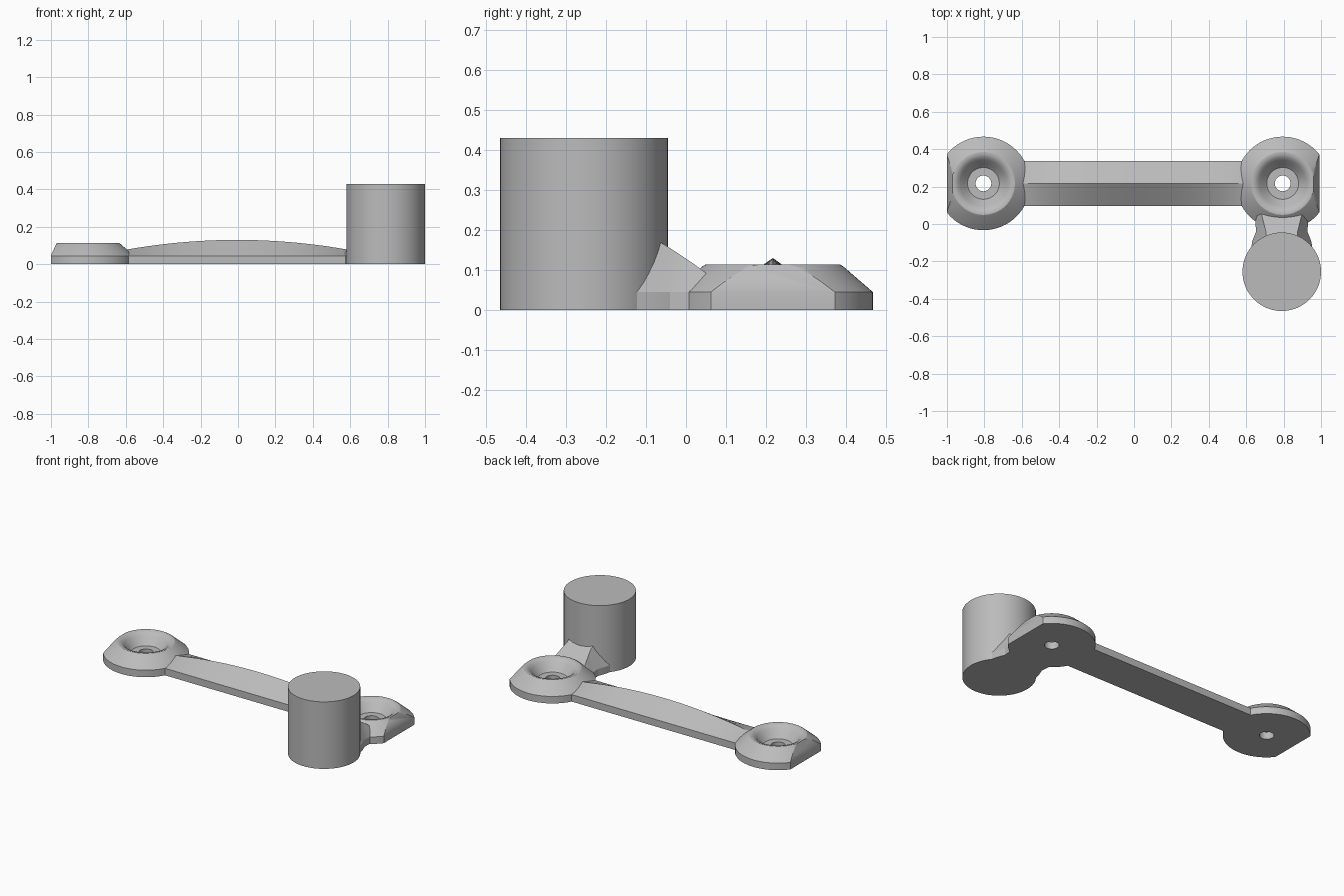
import bpy, bmesh, math
from mathutils import Vector

cube = bpy.data.objects.get("Cube")
if cube:
    bpy.data.objects.remove(cube, do_unlink=True)

GREY = (0.5, 0.5, 0.5, 1)
grey = bpy.data.materials.new("plain grey")
grey.use_nodes = True
grey.diffuse_color = GREY
grey.node_tree.nodes["Principled BSDF"].inputs["Base Color"].default_value = GREY

MID = -0.005      # middle of the handle in x
PAD_X = 0.8       # pad distance from the middle
PAD_Y = 0.217     # handle line in y
EDGE = 0.045      # height of the vertical edges


def finish(bm, name, angle=30):
    bmesh.ops.recalc_face_normals(bm, faces=bm.faces)
    mesh = bpy.data.meshes.new(name)
    bm.to_mesh(mesh)
    bm.free()
    obj = bpy.data.objects.new(name, mesh)
    bpy.context.collection.objects.link(obj)
    mesh.materials.append(grey)
    bpy.ops.object.select_all(action='DESELECT')
    obj.select_set(True)
    bpy.context.view_layer.objects.active = obj
    bpy.ops.object.shade_smooth_by_angle(angle=math.radians(angle))
    return obj


def bridge(bm, rings, closed=False):
    """Join rings of vertices with quads, looping round if closed."""
    pairs = list(zip(rings, rings[1:]))
    if closed:
        pairs.append((rings[-1], rings[0]))
    for a, b in pairs:
        for i in range(len(a)):
            j = (i + 1) % len(a)
            bm.faces.new((a[i], a[j], b[j], b[i]))


def loft(name, sections, angle):
    """Solid through matching cross-sections with capped ends."""
    bm = bmesh.new()
    rings = [[bm.verts.new(p) for p in s] for s in sections]
    bridge(bm, rings)
    bm.faces.new(rings[0])
    bm.faces.new(rings[-1])
    return finish(bm, name, angle)


def cut(bm, point, normal):
    """Slice off one side and cap the opening."""
    res = bmesh.ops.bisect_plane(
        bm, geom=bm.verts[:] + bm.edges[:] + bm.faces[:], dist=1e-5,
        plane_co=Vector(point), plane_no=Vector(normal), clear_outer=True)
    edges = [e for e in res["geom_cut"] if isinstance(e, bmesh.types.BMEdge)]
    bmesh.ops.holes_fill(bm, edges=edges, sides=0)


# Screw pads: turned profile with a countersunk hole, trimmed on the outer side
PAD_PROFILE = [(0.25, 0), (0.25, EDGE), (0.176, 0.109), (0.168, 0.114),
               (0.155, 0.114), (0.14, 0.107), (0.125, 0.094), (0.1, 0.06),
               (0.085, EDGE), (0.042, EDGE), (0.042, 0)]


def pad(name, side):
    bm = bmesh.new()
    n = 64
    rings = [[bm.verts.new((r * math.cos(math.tau * i / n),
                            r * math.sin(math.tau * i / n), z))
              for i in range(n)] for r, z in PAD_PROFILE]
    bridge(bm, rings, closed=True)
    cut(bm, (side * 0.196, 0, 0), (side, 0, 0))
    cut(bm, (side * 0.196, 0, EDGE), (side * 0.07, 0, 0.032))
    obj = finish(bm, name)
    obj.location = (MID + side * PAD_X, PAD_Y, 0)


pad("left_pad", 1)
pad("right_pad", -1)

# Handle bar: ridged roof whose ridge rises in an arc
bar = []
STEPS = 32
for i in range(STEPS + 1):
    x = -0.62 + 1.24 * i / STEPS
    ridge = 0.13 - 0.05 * (x / 0.58) ** 2
    bar.append([(MID + x, PAD_Y + y, z) for y, z in
                [(-0.12, 0), (0.12, 0), (0.12, EDGE), (0, ridge), (-0.12, EDGE)]])
loft("handle_bar", bar, 20)

# Upright post
bm = bmesh.new()
bmesh.ops.create_cone(bm, cap_ends=True, segments=64, radius1=0.21,
                      radius2=0.21, depth=0.43)
post = finish(bm, "post")
post.location = (0.79, -0.255, 0.215)

# Waisted neck joining the post to the left pad: y, half width, top half width, top
neck = []
for y, w, t, z in [(-0.16, 0.17, 0.08, 0.21), (-0.09, 0.157, 0.085, 0.185),
                   (-0.04, 0.137, 0.085, 0.155), (0.02, 0.142, 0.1, 0.115),
                   (0.06, 0.15, 0.11, 0.085)]:
    neck.append([(0.79 + x, y, h) for x, h in
                 [(-w, 0), (w, 0), (w, EDGE), (t, z), (-t, z), (-w, EDGE)]])
loft("neck", neck, 25)
